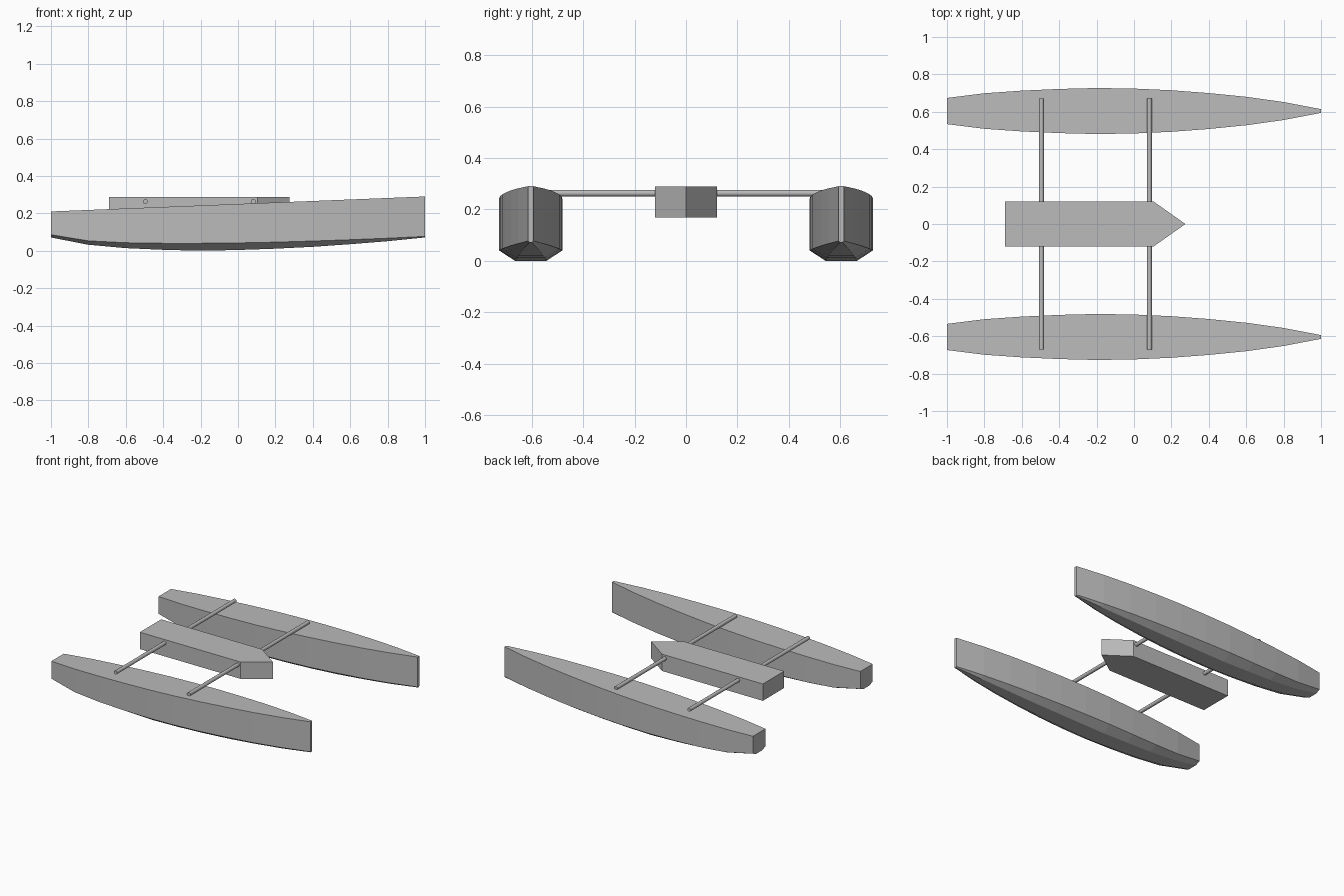
import bpy
import bmesh
import math

cube = bpy.data.objects.get("Cube")
if cube:
    bpy.data.objects.remove(cube, do_unlink=True)

grey = bpy.data.materials.new("plain grey")
grey.use_nodes = True
GREY = (0.5, 0.5, 0.5, 1)
grey.diffuse_color = GREY
grey.node_tree.nodes["Principled BSDF"].inputs["Base Color"].default_value = GREY


def finish(name, bm):
    bmesh.ops.recalc_face_normals(bm, faces=bm.faces)
    mesh = bpy.data.meshes.new(name)
    bm.to_mesh(mesh)
    bm.free()
    mesh.materials.append(grey)
    obj = bpy.data.objects.new(name, mesh)
    bpy.context.collection.objects.link(obj)
    return obj


def loft(name, rings):
    """Skin closed cross-sections and cap both ends."""
    bm = bmesh.new()
    loops = [[bm.verts.new(p) for p in ring] for ring in rings]
    count = len(loops[0])
    for a, b in zip(loops, loops[1:]):
        for i in range(count):
            j = (i + 1) % count
            bm.faces.new((a[i], a[j], b[j], b[i]))
    bm.faces.new(loops[0])
    bm.faces.new(loops[-1])
    return finish(name, bm)


# Hull stations from stern to bow: x, half beam, chine height, bottom height
stations = [
    (-1.0, 0.070, 0.086, 0.071), (-0.8, 0.095, 0.053, 0.032),
    (-0.6, 0.109, 0.043, 0.014), (-0.4, 0.118, 0.040, 0.005),
    (-0.2, 0.123, 0.040, 0.000), (0.0, 0.120, 0.042, 0.004),
    (0.2, 0.111, 0.046, 0.011), (0.4, 0.096, 0.052, 0.021),
    (0.6, 0.076, 0.059, 0.035), (0.8, 0.048, 0.067, 0.051),
    (1.0, 0.010, 0.077, 0.071),
]


def hull(name, centre):
    rings = []
    for x, w, chine, bottom in stations:
        deck = 0.25 + 0.04 * x
        half = [(w, deck), (w, chine), (w * 0.5, bottom)]
        section = half + [(-y, z) for y, z in reversed(half)]
        rings.append([(x, centre + y, z) for y, z in section])
    loft(name, rings)


hull("left_hull", 0.604)
hull("right_hull", -0.604)

# Central pod with a pointed nose, extruded from its plan outline
plan = [(-0.69, -0.12), (0.105, -0.12), (0.275, 0), (0.105, 0.12), (-0.69, 0.12)]
loft("central_pod", [[(x, y, z) for x, y in plan] for z in (0.168, 0.288)])

# Round cross beams joining the hulls through the pod
for name, x in (("rear_cross_beam", -0.495), ("front_cross_beam", 0.082)):
    ring = [(x + 0.013 * math.cos(math.tau * i / 16),
             0.263 + 0.013 * math.sin(math.tau * i / 16)) for i in range(16)]
    beam = loft(name, [[(px, y, pz) for px, pz in ring] for y in (-0.672, 0.672)])
    bpy.ops.object.select_all(action="DESELECT")
    beam.select_set(True)
    bpy.context.view_layer.objects.active = beam
    bpy.ops.object.shade_smooth_by_angle(angle=math.radians(30))
